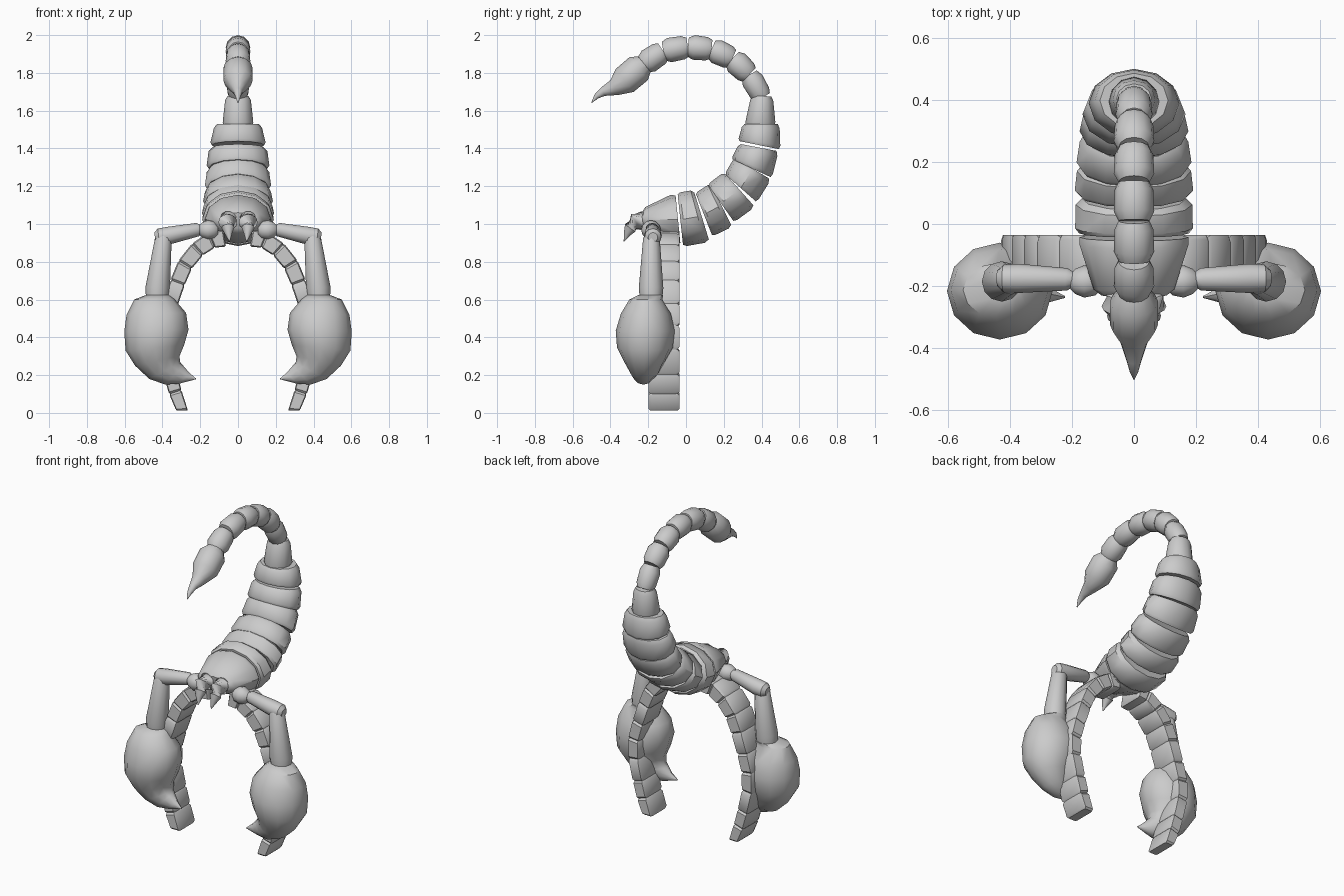
import bpy, bmesh, math
from mathutils import Vector as V

if "Cube" in bpy.data.objects:
    bpy.data.objects.remove(bpy.data.objects["Cube"])

ROUND = [(math.cos(2 * math.pi * i / 12), math.sin(2 * math.pi * i / 12)) for i in range(12)]
BOX = [(1, .8), (.85, 1), (-.85, 1), (-1, .8), (-1, -.8), (-.85, -1), (.85, -1), (1, -.8)]


def loft(name, rings, shape=ROUND):
    """Skin a list of (centre, u, v) sections and cap both ends."""
    bm = bmesh.new()
    loops = [[bm.verts.new(c + u * a + v * b) for a, b in shape] for c, u, v in rings]
    n = len(shape)
    for p, q in zip(loops, loops[1:]):
        for i in range(n):
            bm.faces.new((p[i], p[(i + 1) % n], q[(i + 1) % n], q[i]))
    bm.faces.new(loops[0])
    bm.faces.new(loops[-1])
    bmesh.ops.recalc_face_normals(bm, faces=bm.faces)
    me = bpy.data.meshes.new(name)
    bm.to_mesh(me)
    bm.free()
    ob = bpy.data.objects.new(name, me)
    bpy.context.collection.objects.link(ob)
    return ob


def edge(inner, outer, w, x=0):
    """Section in the side plane: inner and outer (y, z) points, half width w."""
    a, b = V((x, *inner)), V((x, *outer))
    return (a + b) / 2, V((w, 0, 0)), (b - a) / 2


def segment(name, e0, e1, profile, shape=ROUND):
    """One armour ring between two sections, with (t, scale) profile."""
    rings = []
    for t, s in profile:
        c, u, v = (p.lerp(q, t) for p, q in zip(e0, e1))
        rings.append((c, u * s, v * s))
    return loft(name, rings, shape)


def path(name, pts, flat=1):
    """Round tube through (x, y, z, radius) points."""
    ps = [V(p[:3]) for p in pts]
    rings = []
    for i, p in enumerate(ps):
        t = (ps[min(i + 1, len(ps) - 1)] - ps[max(i - 1, 0)]).normalized()
        u = V((0, 1, 0)) if abs(t.x) > .03 else V((1, 0, 0))
        u = (u - t * u.dot(t)).normalized()
        rings.append((p, u * pts[i][3] * flat, t.cross(u) * pts[i][3]))
    return loft(name, rings)


# head shield
loft("head", [edge((-.235, 1.06), (-.225, .98), .105), edge((-.215, 1.09), (-.205, .95), .13),
              edge((-.08, 1.155), (-.055, .895), .175), edge((-.055, 1.15), (-.03, .90), .175)])

# abdomen rings: front inner, front outer, back inner, back outer, widths
body = [((-.045, 1.165), (-.015, .88), (.04, 1.18), (.125, .905), .19, .187),
        ((.05, 1.165), (.14, .935), (.13, 1.215), (.245, .985), .192, .182),
        ((.115, 1.21), (.255, 1.01), (.2, 1.275), (.365, 1.09), .187, .172),
        ((.205, 1.265), (.375, 1.115), (.255, 1.35), (.45, 1.235), .177, .163),
        ((.24, 1.345), (.455, 1.245), (.28, 1.425), (.49, 1.385), .168, .153),
        ((.275, 1.44), (.5, 1.395), (.3, 1.53), (.495, 1.53), .15, .122)]
for i, (a, b, c, d, w0, w1) in enumerate(body):
    segment(f"abdomen_ring_{i + 1}", edge(a, b, w0), edge(c, d, w1),
            [(0, .93), (.14, 1), (.82, 1), (1, .9)])

# tail
segment("tail_base", edge((.31, 1.52), (.475, 1.52), .083), edge((.345, 1.68), (.46, 1.675), .066),
        [(0, .9), (.12, 1), (.85, 1), (1, .85)])
tail = [(.405, 1.67), (.335, 1.79), (.245, 1.875), (.135, 1.925), (.01, 1.938), (-.12, 1.915), (-.225, 1.845)]
for i, (a, b) in enumerate(zip(tail, tail[1:])):
    a, b = V((0, *a)), V((0, *b))
    r = .058 if i == 0 else .064
    path(f"tail_link_{i + 1}", [(*a.lerp(b, t), r * s) for t, s in
                                ((.0, .78), (.2, .97), (.75, 1.02), (1, .78))])
path("stinger", [(0, -.21, 1.85, .045), (0, -.25, 1.823, .078), (0, -.325, 1.76, .077),
                 (0, -.38, 1.722, .044), (0, -.44, 1.70, .024), (0, -.475, 1.675, .014), (0, -.5, 1.642, .002)])

# paired parts
leg = [(.07, .925), (.14, .915), (.215, .865), (.28, .785), (.32, .69), (.36, .57), (.39, .46),
       (.39, .34), (.36, .21), (.332, .11), (.296, .012)]
claw = [((.365, .625), (.485, .625), -.25, -.12), ((.335, .60), (.55, .60), -.30, -.125),
        ((.275, .53), (.59, .52), -.345, -.08), ((.262, .44), (.602, .43), -.372, -.06),
        ((.285, .36), (.595, .33), -.365, -.07), ((.31, .30), (.545, .25), -.33, -.11),
        ((.305, .265), (.47, .18), -.30, -.14), ((.29, .25), (.385, .15), -.28, -.17),
        ((.26, .215), (.31, .155), -.255, -.20), ((.222, .182), (.222, .178), -.238, -.232)]
for side, s in (("right", 1), ("left", -1)):
    # leg blocks
    sections = []
    for i, p in enumerate(leg):
        a, b = leg[max(i - 1, 0)], leg[min(i + 1, len(leg) - 1)]
        n = V((-(b[1] - a[1]), 0, b[0] - a[0])).normalized() * (.045 - .0012 * i)
        if i == len(leg) - 1:
            n = V((.031, 0, 0))
        n.x *= s
        sections.append((V((p[0] * s, -.117, p[1])), n, V((0, .082, 0))))
    for i, (p, q) in enumerate(zip(sections, sections[1:])):
        segment(f"{side}_leg_block_{i + 1}", p, q, [(0, .88), (.1, 1), (.9, 1), (1, .88)], BOX)
    # shoulder, upper arm, forearm
    path(f"{side}_shoulder", [(s * x, -.185, .968, r) for x, r in
                              ((.105, .025), (.125, .045), (.16, .052), (.19, .04), (.205, .025))])
    path(f"{side}_upper_arm", [(s * .195, -.178, .972, .024), (s * .215, -.178, .97, .036),
                               (s * .37, -.175, .938, .047), (s * .42, -.175, .932, .044),
                               (s * .44, -.175, .93, .025)])
    path(f"{side}_forearm", [(s * .393, -.183, .95, .03), (s * .395, -.183, .925, .044),
                             (s * .425, -.185, .66, .065), (s * .428, -.185, .61, .06)])
    # pincer
    rings = []
    for a, b, y0, y1 in claw:
        y = (y0 + y1) / 2
        a, b = V((s * a[0], y, a[1])), V((s * b[0], y, b[1]))
        rings.append(((a + b) / 2, (b - a) / 2, V((0, (y1 - y0) / 2, 0))))
    loft(f"{side}_pincer", rings)
    # mouth fang
    path(f"{side}_fang", [(s * .05, -.20, 1.03, .03), (s * .052, -.225, 1.025, .045),
                          (s * .054, -.265, 1.01, .05), (s * .053, -.295, .98, .034),
                          (s * .05, -.31, .95, .02), (s * .045, -.328, .908, .002)])

# smooth shading with sharp rims
for ob in bpy.context.collection.objects:
    ob.select_set(True)
    bpy.context.view_layer.objects.active = ob
bpy.ops.object.shade_smooth_by_angle(angle=math.radians(38))
